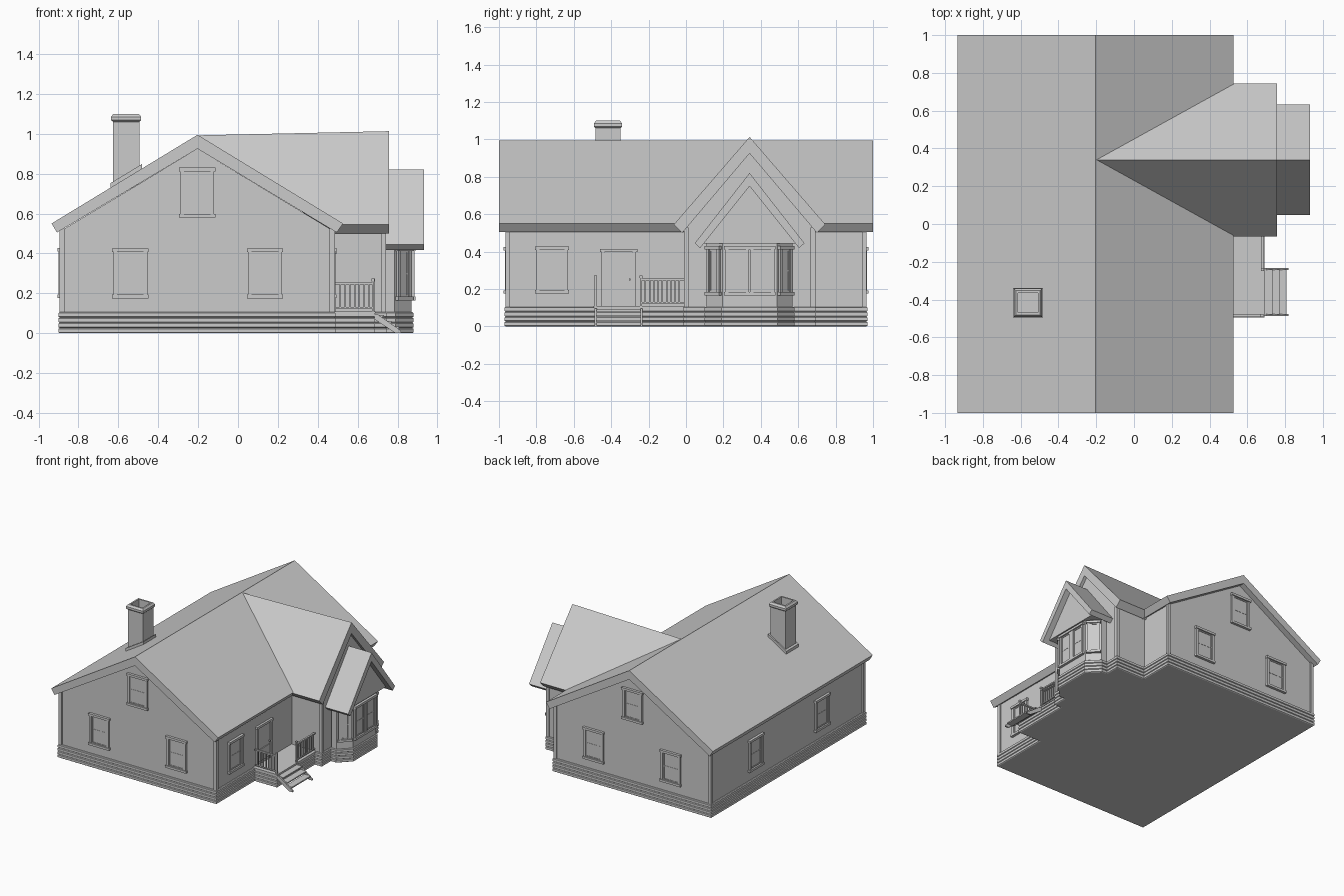
import bpy, bmesh, math
from mathutils import Matrix, Vector

if "Cube" in bpy.data.objects:
    bpy.data.objects.remove(bpy.data.objects["Cube"])


def loft(name, rings):
    """Skin a stack of equal-length point rings and cap both ends."""
    me = bpy.data.meshes.new(name)
    bm = bmesh.new()
    vs = [[bm.verts.new(p) for p in r] for r in rings]
    n = len(rings[0])
    for a, b in zip(vs, vs[1:]):
        for i in range(n):
            j = (i + 1) % n
            bm.faces.new((a[i], a[j], b[j], b[i]))
    bm.faces.new(vs[0][::-1])
    bm.faces.new(vs[-1])
    bmesh.ops.recalc_face_normals(bm, faces=bm.faces)
    bm.to_mesh(me)
    bm.free()
    ob = bpy.data.objects.new(name, me)
    bpy.context.collection.objects.link(ob)
    return ob


def along_x(name, yz, x0, x1):
    return loft(name, [[(x, y, z) for y, z in yz] for x in (x0, x1)])


def along_y(name, xz, y0, y1):
    return loft(name, [[(x, y, z) for x, z in xz] for y in (y0, y1)])


def boxes(name, spans, mat=Matrix()):
    """One object from several boxes given as (x0, x1, y0, y1, z0, z1)."""
    me = bpy.data.meshes.new(name)
    bm = bmesh.new()
    for x0, x1, y0, y1, z0, z1 in spans:
        m = Matrix.Translation(((x0 + x1) / 2, (y0 + y1) / 2, (z0 + z1) / 2))
        m = m @ Matrix.Diagonal((x1 - x0, y1 - y0, z1 - z0, 1))
        bmesh.ops.create_cube(bm, size=1, matrix=mat @ m)
    bm.to_mesh(me)
    bm.free()
    ob = bpy.data.objects.new(name, me)
    bpy.context.collection.objects.link(ob)
    return ob


def offset(pts, d):
    """Mitred outward offset of a counter-clockwise outline."""
    out = []
    for i, p in enumerate(pts):
        p, a, b = Vector(p), Vector(pts[i - 1]), Vector(pts[(i + 1) % len(pts)])
        u, v = (p - a).normalized(), (b - p).normalized()
        n1, n2 = Vector((u.y, -u.x)), Vector((v.y, -v.x))
        out.append(p + (n1 + n2) * d / (1 + n1.dot(n2)))
    return out


def on_wall(x, y, z, angle):
    return Matrix.Translation((x, y, z)) @ Matrix.Rotation(angle, 4, 'Z')


def window(name, x, y, z, angle, w=0.17, h=0.25):
    """Framed window, z is the bottom; local -y faces outward."""
    a, t = w / 2, 0.018
    parts = [(-a, -a + t, -0.014, 0.003, 0.01, h - 0.01),
             (a - t, a, -0.014, 0.003, 0.01, h - 0.01),
             (-a - 0.006, a + 0.006, -0.02, 0.003, h - t, h),
             (-a - 0.006, a + 0.006, -0.02, 0.003, 0, t),
             (-a + t, a - t, -0.004, 0.003, t, h - t)]
    b = a - t
    parts += [(-b, -b + 0.008, -0.008, 0, t, h - t), (b - 0.008, b, -0.008, 0, t, h - t),
              (-b, b, -0.008, 0, h - t - 0.008, h - t), (-b, b, -0.008, 0, t, t + 0.008),
              (-b, b, -0.006, 0, h / 2 - 0.004, h / 2 + 0.004)]
    return boxes(name, parts, on_wall(x, y, z, angle))


# Foundation in four grooved courses, following the house, porch and bay outline
bay = [(0.745, 0.10), (0.79, 0.10), (0.88, 0.19), (0.88, 0.49), (0.79, 0.58), (0.745, 0.58)]
outline = [(-0.9, -0.97), (0.49, -0.97), (0.49, -0.49), (0.685, -0.49), (0.685, -0.015),
           (0.745, -0.015)] + bay + [(0.745, 0.695), (0.49, 0.695), (0.49, 0.97), (-0.9, 0.97)]
rings = []
for i in range(4):
    z = i * 0.02625
    for dz, d in ((0, -0.006), (0.004, 0), (0.022, 0), (0.02625, -0.006)):
        if dz == 0 and i:
            continue
        rings.append([(p.x, p.y, z + dz) for p in offset(outline, d)])
loft("foundation", rings)

# Walls
Z0 = 0.105
along_y("house_walls", [(-0.885, Z0), (0.475, Z0), (0.475, 0.515), (-0.203, 0.925), (-0.885, 0.515)], -0.955, 0.955)
along_x("wing_walls", [(-0.003, Z0), (0.683, Z0), (0.683, 0.525), (0.34, 0.925), (-0.003, 0.525)], 0.45, 0.732)
bay_wall = offset([(0.73, 0.10)] + bay[1:5] + [(0.73, 0.58)], -0.01)
loft("bay_walls", [[(p.x, p.y, z) for p in bay_wall] for z in (Z0, 0.445)])
along_x("bay_gable", [(0.09, 0.443), (0.59, 0.443), (0.34, 0.752)], 0.73, 0.885)

# Corner boards
w = 0.026
corners = []
for x0 in (-0.895, 0.486 - w):
    for y0 in (-0.966, 0.966 - w):
        corners.append((x0, x0 + w, y0, y0 + w, Z0, 0.525))
for y0 in (-0.012, 0.692 - w):
    corners.append((0.742 - w, 0.742, y0, y0 + w, Z0, 0.53))
boxes("corner_boards", corners)

# Roofs
along_y("main_roof", [(-0.935, 0.55), (-0.203, 0.995), (0.527, 0.55), (0.495, 0.505),
                      (-0.203, 0.925), (-0.908, 0.505)], -1, 1)
wing = [(-0.065, 0.545), (0.34, 1.013), (0.745, 0.545), (0.70, 0.5), (0.34, 0.925), (-0.02, 0.5)]
valley = [0.515, -0.2, 0.515, 0.47, -0.1, 0.47]
back = [(x, y, 0.992 if z > 1 else z) for x, (y, z) in zip(valley, wing)]
loft("wing_roof", [back, [(0.757, y, z) for y, z in wing]])
along_x("bay_roof", [(0.047, 0.445), (0.34, 0.82), (0.633, 0.445), (0.605, 0.418),
                     (0.34, 0.75), (0.075, 0.418)], 0.73, 0.932)

# Chimney with hollow top and sloped flashing
chim = []
for r, z in ((0.066, 0.72), (0.066, 1.06), (0.075, 1.068), (0.075, 1.085), (0.064, 1.1),
             (0.052, 1.1), (0.052, 1.0)):
    chim.append([(-0.561 + r * sx, -0.417 + r * sy, z) for sx, sy in ((-1, -1), (1, -1), (1, 1), (-1, 1))])
loft("chimney", chim)
along_y("chimney_flashing", [(-0.64, 0.72), (-0.482, 0.815), (-0.482, 0.848), (-0.64, 0.752)], -0.495, -0.34)

# Windows on the gable ends, long sides and bay
for side, y, ang in (("front", -0.955, 0), ("back", 0.955, math.pi)):
    for n, x, z in (("left", -0.54, 0.175), ("right", 0.135, 0.175), ("upper", -0.205, 0.58)):
        window(f"{side}_{n}_window", x, y, z, ang)
window("porch_side_window", 0.475, -0.717, 0.177, math.pi / 2)
for i, y in enumerate((0.40, -0.43)):
    window(f"left_side_window_{i}", -0.885, y, 0.177, -math.pi / 2)
facets = [(1, 2, 0.5, 0.095), (2, 3, 0.27, 0.13), (2, 3, 0.73, 0.13), (3, 4, 0.5, 0.095)]
for i, (a, b, t, wid) in enumerate(facets):
    d = bay_wall[b] - bay_wall[a]
    p = bay_wall[a] + d * t
    window(f"bay_window_{i}", p.x, p.y, 0.165, math.atan2(d.y, d.x), wid, 0.265)

# Front door: leaf, casing, raised lower panel and knob block
boxes("front_door", [(-0.075, 0.075, -0.006, 0.003, 0, 0.29),
                     (-0.092, -0.075, -0.014, 0.003, 0, 0.295), (0.075, 0.092, -0.014, 0.003, 0, 0.295),
                     (-0.1, 0.1, -0.018, 0.003, 0.292, 0.31),
                     (-0.062, 0.062, -0.012, 0, 0.025, 0.118),
                     (0.055, 0.063, -0.02, 0, 0.14, 0.15)],
      on_wall(0.475, -0.36, Z0, math.pi / 2))

# Porch floor and railings
boxes("porch_floor", [(0.47, 0.69, -0.495, -0.01, 0.098, 0.108)])


def railing(name, x, y, angle, length, posts):
    n = round(length / 0.024)
    parts = [(0, length, -0.007, 0.007, 0.14, 0.15), (0, length, -0.005, 0.005, 0.018, 0.026)]
    for i in range(1, n):
        c = length * i / n
        parts.append((c - 0.004, c + 0.004, -0.004, 0.004, 0.02, 0.145))
    for c in posts:
        parts += [(c - 0.006, c + 0.006, -0.006, 0.006, 0, 0.155),
                  (c - 0.008, c + 0.008, -0.008, 0.008, 0.155, 0.168)]
    boxes(name, parts, on_wall(x, y, Z0, angle))


railing("porch_side_railing", 0.49, -0.484, 0, 0.19, [0.187])
railing("porch_front_railing", 0.68, -0.24, math.pi / 2, 0.228, [0])

# Steps: treads between two sloping stringers
boxes("step_treads", [(0.68 + 0.037 * i, 0.733 + 0.037 * i, -0.478, -0.242, z - 0.01, z)
                      for i, z in enumerate((0.09, 0.062, 0.034))])
for n, y in (("left", -0.488), ("right", -0.244)):
    along_y(f"{n}_stringer", [(0.685, 0.095), (0.70, 0.095), (0.818, 0.012), (0.818, 0),
                              (0.79, 0), (0.685, 0.07)], y, y + 0.012)
